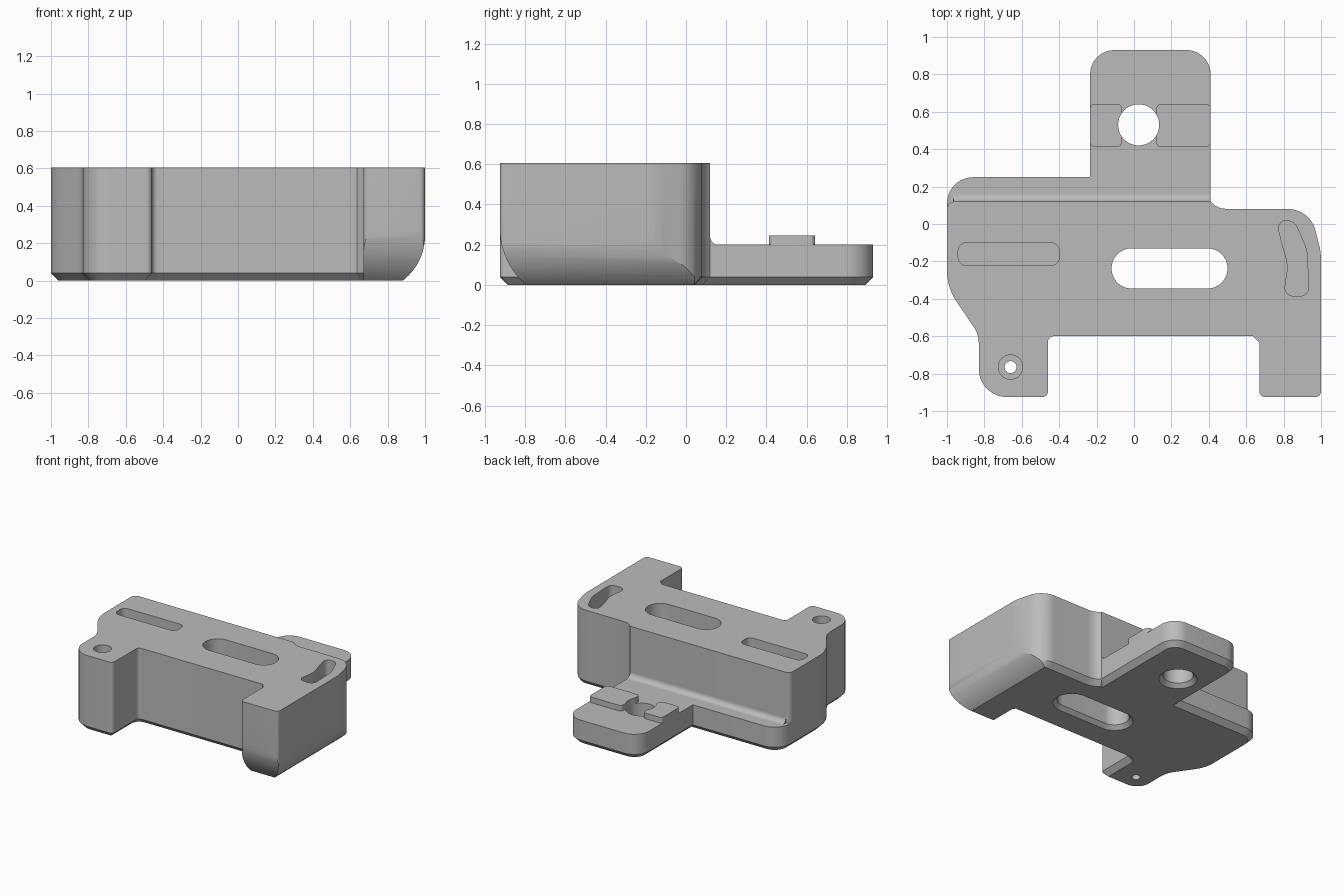
import bpy, bmesh, math
from mathutils import Vector

cube = bpy.data.objects.get("Cube")
if cube:
    bpy.data.objects.remove(cube)

GREY = (0.5, 0.5, 0.5, 1)
grey = bpy.data.materials.new("grey plastic")
grey.use_nodes = True
grey.diffuse_color = GREY
grey.node_tree.nodes["Principled BSDF"].inputs["Base Color"].default_value = GREY


def outline(corners, inset):
    """Rounded outline; corners are (x, y, radius, weight of the inset on the next edge)."""
    full = [tuple(c) + (0, 1)[len(c) - 2:] for c in corners]
    n = len(full)
    pos = [Vector(c[:2]) for c in full]
    normals = []
    for i in range(n):
        d = (pos[(i + 1) % n] - pos[i]).normalized()
        normals.append(Vector((-d.y, d.x)))
    moved = []
    for i in range(n):
        a, b = normals[i - 1], normals[i]
        da, db = inset * full[i - 1][3], inset * full[i][3]
        det = a.x * b.y - a.y * b.x
        if abs(det) < 1e-4:
            moved.append(pos[i] + b * db)
        else:
            moved.append(pos[i] + Vector((da * b.y - db * a.y, a.x * db - b.x * da)) / det)
    pts = []
    for i in range(n):
        r, p = full[i][2], moved[i]
        if r == 0:
            pts.append(p)
            continue
        a, b = normals[i - 1], normals[i]
        turn = math.atan2(a.x * b.y - a.y * b.x, a.dot(b))
        side = 1 if turn > 0 else -1
        r = max(r - side * inset * (full[i - 1][3] + full[i][3]) / 2, 0.002)
        centre = p + (a + b) * side * r / (1 + a.dot(b))
        start = -a * side * r
        for k in range(11):
            t = turn * k / 10
            c, s = math.cos(t), math.sin(t)
            pts.append(centre + Vector((start.x * c - start.y * s, start.x * s + start.y * c)))
    return pts


def solid(name, corners, levels, axes=(0, 1, 2)):
    """Stack outlines at (height, inset) levels into a closed solid."""
    bm = bmesh.new()
    rings = []
    for h, inset in levels:
        ring = []
        for p in outline(corners, inset):
            co = (p.x, p.y, h)
            ring.append(bm.verts.new([co[a] for a in axes]))
        rings.append(ring)
    n = len(rings[0])
    for low, high in zip(rings, rings[1:]):
        for i in range(n):
            j = (i + 1) % n
            bm.faces.new((low[i], low[j], high[j], high[i]))
    bm.faces.new(rings[0][::-1])
    bm.faces.new(rings[-1])
    bmesh.ops.remove_doubles(bm, verts=bm.verts, dist=1e-4)
    bmesh.ops.recalc_face_normals(bm, faces=bm.faces)
    mesh = bpy.data.meshes.new(name)
    bm.to_mesh(mesh)
    bm.free()
    mesh.materials.append(grey)
    ob = bpy.data.objects.new(name, mesh)
    bpy.context.collection.objects.link(ob)
    return ob


def cut(ob, cutters):
    bpy.context.view_layer.objects.active = ob
    for c in cutters:
        mod = ob.modifiers.new("cut", "BOOLEAN")
        mod.operation, mod.solver, mod.object = "DIFFERENCE", "EXACT", c
        bpy.ops.object.modifier_apply(modifier=mod.name)


def box(x0, x1, y0, y1, r):
    return [(x0, y0, r), (x1, y0, r), (x1, y1, r), (x0, y1, r)]


def disc(x, y, r):
    return box(x - r, x + r, y - r, y + r, r)


def edge_arc(cx, cz, r, sign):
    """Waste profile outside a rounded lower edge."""
    pts = [(cx + sign * r * math.cos(t), cz - r * math.sin(t))
           for t in [math.acos(0) * k / 14 for k in range(13)]]
    return pts + [(pts[-1][0], -0.2), (sign * 1.3, -0.2), (sign * 1.3, cz)]


TOP, SHELF, CHAMFER = 0.605, 0.2, 0.04

# Main housing with two front legs
body = solid("main_body", [
    (-1, 0.12, 0.04), (-1, -0.34, 0.3), (-0.83, -0.59, 0.15), (-0.83, -0.925, 0.15),
    (-0.46, -0.925, 0.03), (-0.46, -0.6, 0.03), (0.635, -0.6), (0.67, -0.635, 0, 0),
    (0.67, -0.925, 0.03, 0), (1, -0.925, 0.03, 0), (1, -0.15, 0.35, 0), (0.94, 0.08, 0.15),
    (0.5, 0.08), (0.46, 0.085), (0.43, 0.1), (0.41, 0.12)],
    [(0, CHAMFER), (CHAMFER, 0), (TOP, 0)])

# Rear base plate with tab
plate = solid("base_plate", [
    (-1, 0.25, 0.14), (-1, 0, 0, 0), (0.41, 0), (0.41, 0.93, 0.13),
    (-0.235, 0.93, 0.13), (-0.235, 0.25)],
    [(0, CHAMFER), (CHAMFER, 0), (SHELF, 0)])

# Raised pads on the tab
pads = [solid("left_pad", box(0.12, 0.41, 0.412, 0.642, 0.025), [(0.15, 0), (0.245, 0)]),
        solid("right_pad", box(-0.235, -0.065, 0.412, 0.642, 0.025), [(0.15, 0), (0.245, 0)])]

# Concave fillet between plate and housing wall
R = 0.04
curve = [(0.12 + R - R * math.cos(t), SHELF + R - R * math.sin(t))
         for t in [math.pi * k / 16 for k in range(9)]]
fillet = solid("step_fillet", [(0.1, SHELF - 0.02), (0.12 + R, SHELF - 0.02)] + curve[::-1]
               + [(0.1, SHELF + R)], [(-0.965, 0), (0.41, 0)], (2, 0, 1))

# Cutters: rounded lower edges, slots and holes
through = [(-0.02, -0.05), (0.03, 0), (0.8, 0)]
pocket = [(TOP - 0.12, 0), (0.8, 0)]
side_round = solid("side_round_cutter", edge_arc(0.7, 0.24, 0.3, 1), [(-1.2, 0), (0.3, 0)], (0, 2, 1))
front_round = solid("front_round_cutter", edge_arc(-0.558, 0.28, 0.367, -1),
                    [(0.6, 0), (1.2, 0)], (2, 0, 1))
oval = solid("oval_slot_cutter", box(-0.12, 0.5, -0.345, -0.13, 0.107), through)
long_slot = solid("long_slot_cutter", box(-0.94, -0.4, -0.222, -0.1, 0.045), pocket)
curved_slot = solid("curved_slot_cutter", [
    (0.76, 0.03, 0.04), (0.79, -0.1, 0.1), (0.825, -0.22, 0.2), (0.8, -0.385, 0.045),
    (0.935, -0.385, 0.045), (0.925, -0.14, 0.2), (0.86, 0.01, 0.06)], pocket)
screw = solid("screw_hole_cutter", disc(-0.66, -0.765, 0.032), [(-0.1, 0), (0.8, 0)])
bore = solid("counterbore_cutter", disc(-0.66, -0.765, 0.065), [(0.3, 0), (0.8, 0)])
tab_hole = solid("tab_hole_cutter", disc(0.025, 0.53, 0.11), through)

cut(body, [side_round, front_round, oval, long_slot, curved_slot, bore, screw])
for part in [plate] + pads:
    cut(part, [tab_hole])

for c in (side_round, front_round, oval, long_slot, curved_slot, screw, bore, tab_hole):
    bpy.data.objects.remove(c)

# Smooth the rounds, keep the edges crisp
for part in [body, plate, fillet] + pads:
    bpy.ops.object.select_all(action="DESELECT")
    part.select_set(True)
    bpy.context.view_layer.objects.active = part
    bpy.ops.object.shade_smooth_by_angle(angle=math.radians(25))
